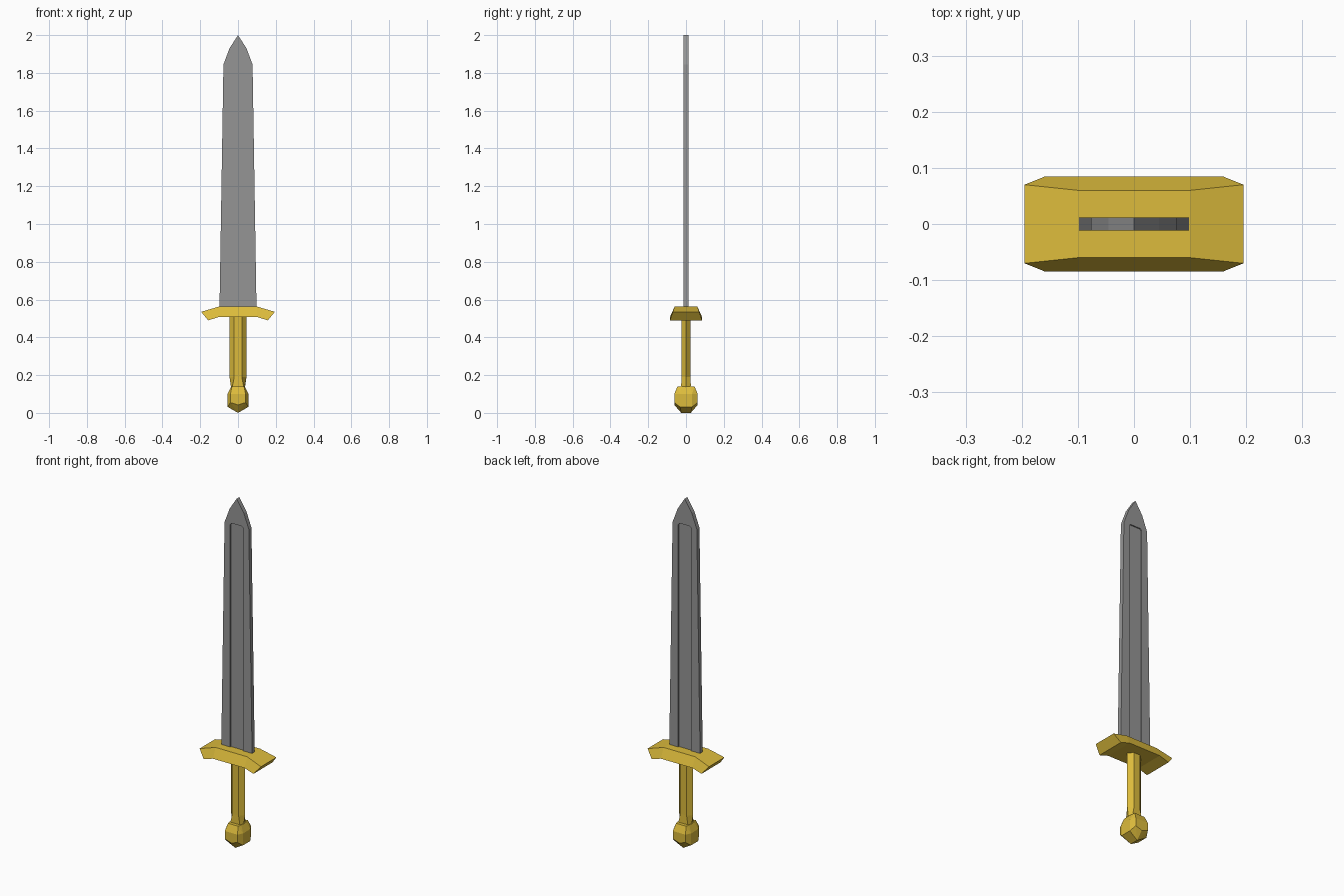
import bpy, bmesh

cube = bpy.data.objects.get("Cube")
if cube:
    bpy.data.objects.remove(cube, do_unlink=True)


def material(name, rgb):
    m = bpy.data.materials.new(name)
    m.use_nodes = True
    m.diffuse_color = (*rgb, 1)
    m.node_tree.nodes["Principled BSDF"].inputs["Base Color"].default_value = (*rgb, 1)
    return m


gold = material("gold", (0.72, 0.50, 0.045))
steel = material("steel grey", (0.30, 0.30, 0.30))


def finish(name, bm, mat):
    bmesh.ops.recalc_face_normals(bm, faces=bm.faces)
    mesh = bpy.data.meshes.new(name)
    bm.to_mesh(mesh)
    bm.free()
    mesh.materials.append(mat)
    obj = bpy.data.objects.new(name, mesh)
    bpy.context.collection.objects.link(obj)
    return obj


def loft(name, rings, mat):
    """Skin a list of equal-length point rings and cap both ends."""
    bm = bmesh.new()
    loops = [[bm.verts.new(p) for p in ring] for ring in rings]
    n = len(loops[0])
    for a, b in zip(loops, loops[1:]):
        for i in range(n):
            j = (i + 1) % n
            bm.faces.new((a[i], a[j], b[j], b[i]))
    bm.faces.new(loops[0])
    bm.faces.new(loops[-1])
    return finish(name, bm, mat)


def slab(name, half, y0, y1, mat):
    """Extrude an x-mirrored (x, z) half outline from y0 to y1."""
    outline = half + [(-x, z) for x, z in reversed(half) if x > 0]
    return loft(name, [[(x, y, z) for x, z in outline] for y in (y0, y1)], mat)


# Blade with a recessed groove on each side
T = 0.012
blade = slab("blade", [(0.098, 0.55), (0.077, 1.845), (0.045, 1.93), (0, 2.0)], -T, T, steel)
for side in (-1, 1):
    groove = [(0.041, 0.5), (0.041, 1.84), (0.034, 1.85)]
    cutter = slab("groove_cutter", groove, side * 0.005, side * 0.05, steel)
    cutter.hide_render = True
    mod = blade.modifiers.new("groove", 'BOOLEAN')
    mod.operation = 'DIFFERENCE'
    mod.solver = 'EXACT'
    mod.object = cutter
    bpy.context.view_layer.objects.active = blade
    bpy.ops.object.modifier_apply(modifier=mod.name)
    bpy.data.objects.remove(cutter, do_unlink=True)


# Cross guard: trapezoid sections with drooping ends
def guard_section(xt, zt, yt, xb, zb):
    return [(xt, -yt, zt), (xt, yt, zt), (xb, 0.085, zb), (xb, -0.085, zb)]


half = [(0.195, 0.535, 0.07, 0.158, 0.49), (0.1, 0.563, 0.06, 0.1, 0.508)]
stations = [(-xt, zt, yt, -xb, zb) for xt, zt, yt, xb, zb in half]
stations += half[::-1]
loft("cross_guard", [guard_section(*s) for s in stations], gold)


# Six-sided grip, squarer where it meets the pommel
def grip_ring(z, edge, flat, depth):
    return [(edge, 0, z), (flat, depth, z), (-flat, depth, z),
            (-edge, 0, z), (-flat, -depth, z), (flat, -depth, z)]


loft("grip", [grip_ring(0.13, 0.036, 0.032, 0.026),
              grip_ring(0.19, 0.045, 0.02, 0.024),
              grip_ring(0.515, 0.045, 0.02, 0.024)], gold)

# Faceted pommel as the hull of mirrored corner points, ending in a ridge
corners = [(0.032, 0.045, 0.14), (0.036, 0.022, 0.14),
           (0.04, 0.062, 0.10), (0.055, 0.032, 0.10),
           (0.04, 0.062, 0.055), (0.055, 0.032, 0.032),
           (0, 0.062, 0.042), (0, 0.025, 0)]
bm = bmesh.new()
for p in {(sx * x, sy * y, z) for x, y, z in corners for sx in (-1, 1) for sy in (-1, 1)}:
    bm.verts.new(p)
bmesh.ops.convex_hull(bm, input=bm.verts)
bmesh.ops.dissolve_limit(bm, angle_limit=0.02, verts=bm.verts, edges=bm.edges)
finish("pommel", bm, gold)
